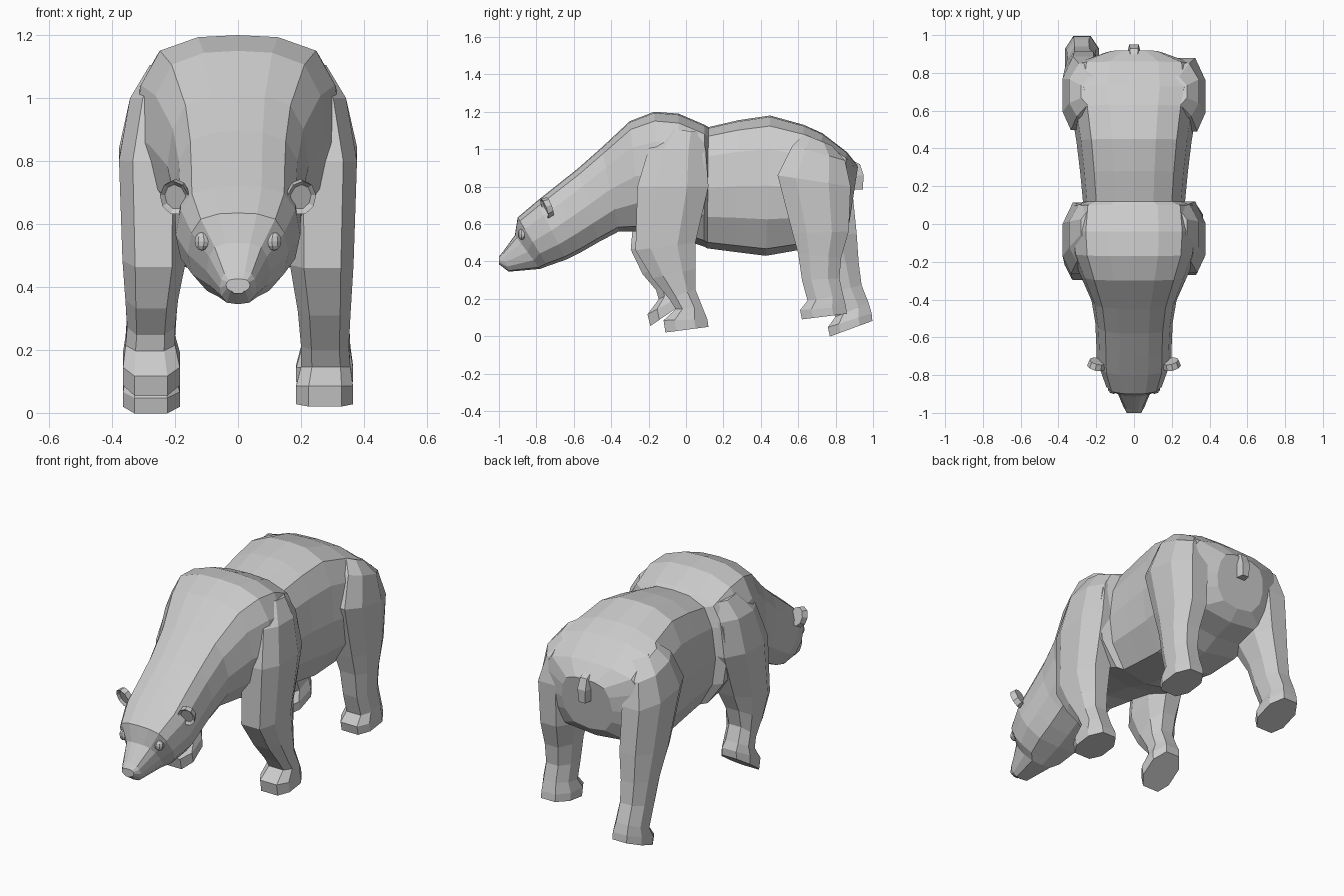
import bpy, bmesh, math
from mathutils import Matrix, Vector

if "Cube" in bpy.data.objects:
    bpy.data.objects.remove(bpy.data.objects["Cube"])


def finish(bm, name):
    bmesh.ops.recalc_face_normals(bm, faces=bm.faces)
    mesh = bpy.data.meshes.new(name)
    bm.to_mesh(mesh)
    bm.free()
    obj = bpy.data.objects.new(name, mesh)
    bpy.context.collection.objects.link(obj)
    return obj


def loft(name, rings):
    """Skin a closed tube through rings of equal point count and cap both ends."""
    bm = bmesh.new()
    vs = [[bm.verts.new(p) for p in ring] for ring in rings]
    n = len(vs[0])
    for a, b in zip(vs, vs[1:]):
        for i in range(n):
            j = (i + 1) % n
            bm.faces.new((a[i], a[j], b[j], b[i]))
    bm.faces.new(vs[0])
    bm.faces.new(vs[-1])
    return finish(bm, name)


def body_ring(y, top, bottom, w):
    """Symmetric section that leans more towards the head."""
    lean = -.05 * y if y > 0 else min(1.6 * (1 + y), -.2 * y)
    half = [(.38, .99), (.74, .925), (.92, .76), (1, .5), (.92, .26), (.62, .05)]
    pts = [(0, 1)] + half + [(0, 0)] + [(-x, f) for x, f in reversed(half)]
    return [(x * w, y + lean * (1 - f), bottom + (top - bottom) * f) for x, f in pts]


# Head, neck, shoulders, trunk and rump: y, top, bottom, half width
body = [
    (-1.0, .425, .385, .038), (-.98, .45, .345, .058), (-.915, .54, .36, .1),
    (-.90, .635, .375, .16), (-.80, .72, .41, .198), (-.70, .80, .45, .2),
    (-.58, .895, .505, .205), (-.45, 1.01, .56, .225), (-.30, 1.15, .56, .285),
    (-.17, 1.2, .54, .335), (-.04, 1.19, .52, .345), (.10, 1.13, .48, .33),
    (.12, 1.118, .47, .27), (.28, 1.155, .45, .285), (.45, 1.18, .43, .305),
    (.63, 1.13, .46, .335), (.73, 1.085, .51, .36), (.86, .985, .55, .34),
    (.92, .91, .61, .16),
]
loft("body", [body_ring(*r) for r in body])

# Legs, sole to shoulder or hip: front edge y z, back edge y z
front = [
    (-.11, .02, .12, .05), (-.12, .085, .115, .09), (-.055, .145, .09, .15),
    (-.09, .2, .05, .25), (-.18, .31, .05, .36), (-.27, .46, .05, .5),
    (-.26, .8, .12, .8), (-.2, 1.0, .105, 1.0), (-.1, 1.11, .08, 1.09)]
rear = [
    (.62, .09, .86, .12), (.61, .14, .855, .16), (.65, .19, .84, .22),
    (.62, .3, .82, .31), (.6, .44, .83, .42), (.57, .55, .87, .56),
    (.49, .86, .88, .8), (.57, 1.02, .85, .94), (.63, 1.08, .78, 1.02)]
inner = (.185, .185, .2, .2, .19, .165, .16, .14, .11)
outer = (.365, .365, .357, .352, .358, .367, .378, .343, .28)
stride = (1, 1, 1, .85, .65, .3, .05, 0, 0)


def leg(name, side, levels, shift=(0, 0), tilt=0):
    """Eight-sided leg; shift and tilt swing the lower rings for the walk."""
    outline = [(-.5, .22), (-.5, .8), (-.25, 1), (.2, 1),
               (.5, .75), (.5, .25), (.2, 0), (-.25, 0)]
    rings = []
    for (yf, zf, yb, zb), xi, xo, k in zip(levels, inner, outer, stride):
        mid = Vector((yf + yb, zf + zb)) / 2 + Vector(shift) * k
        span = Matrix.Rotation(math.radians(tilt * k), 2) @ Vector((yb - yf, zb - zf))
        rings.append([(side * (xi + (xo - xi) * v), *(mid + span * u)) for u, v in outline])
    loft(name, rings)


leg("front_leg_right", 1, front)
leg("front_leg_left", -1, front, (-.1, .085), 27)
leg("rear_leg_right", 1, rear)
leg("rear_leg_left", -1, rear, (.143, -.065), 13)

# Short flat tail
tail = [(.85, .95, .03), (.91, .92, .035), (.93, .86, .042), (.925, .785, .032)]
loft("tail", [[(-w, y - .05, z), (-w * .6, y + .02, z), (w * .6, y + .02, z), (w, y - .05, z)]
              for y, z, w in tail])

# Nose pad
loft("nose", [[(-.028 * s, y, .42), (.028 * s, y, .42), (.034 * s, y, .40),
               (.015 * s, y, .38), (-.015 * s, y, .38), (-.034 * s, y, .40)]
              for y, s in ((-.97, 1.15), (-1.0, .9))])

# Ears with a hollowed front face, and eyes
for side, label in ((1, "right"), (-1, "left")):
    bm = bmesh.new()
    bmesh.ops.create_cone(bm, cap_ends=True, segments=9, radius1=.045, radius2=.05, depth=.034)
    face = max(bm.faces, key=lambda f: f.calc_center_median().z)
    bmesh.ops.inset_region(bm, faces=[face], thickness=.014)
    bmesh.ops.translate(bm, verts=face.verts, vec=(0, 0, -.012))
    ear = finish(bm, "ear_" + label)
    ear.matrix_world = (Matrix.Translation((side * .198, -.742, .688))
                        @ Matrix.Rotation(side * .25, 4, 'Z')
                        @ Matrix.Rotation(math.radians(110), 4, 'X')
                        @ Matrix.Diagonal((.95, 1.15, 1, 1)))

    bm = bmesh.new()
    bmesh.ops.create_uvsphere(bm, u_segments=8, v_segments=6, radius=.028)
    eye = finish(bm, "eye_" + label)
    eye.scale = (.9, .7, 1.05)
    eye.rotation_euler = (0, 0, side * .6)
    eye.location = (side * .115, -.878, .545)
